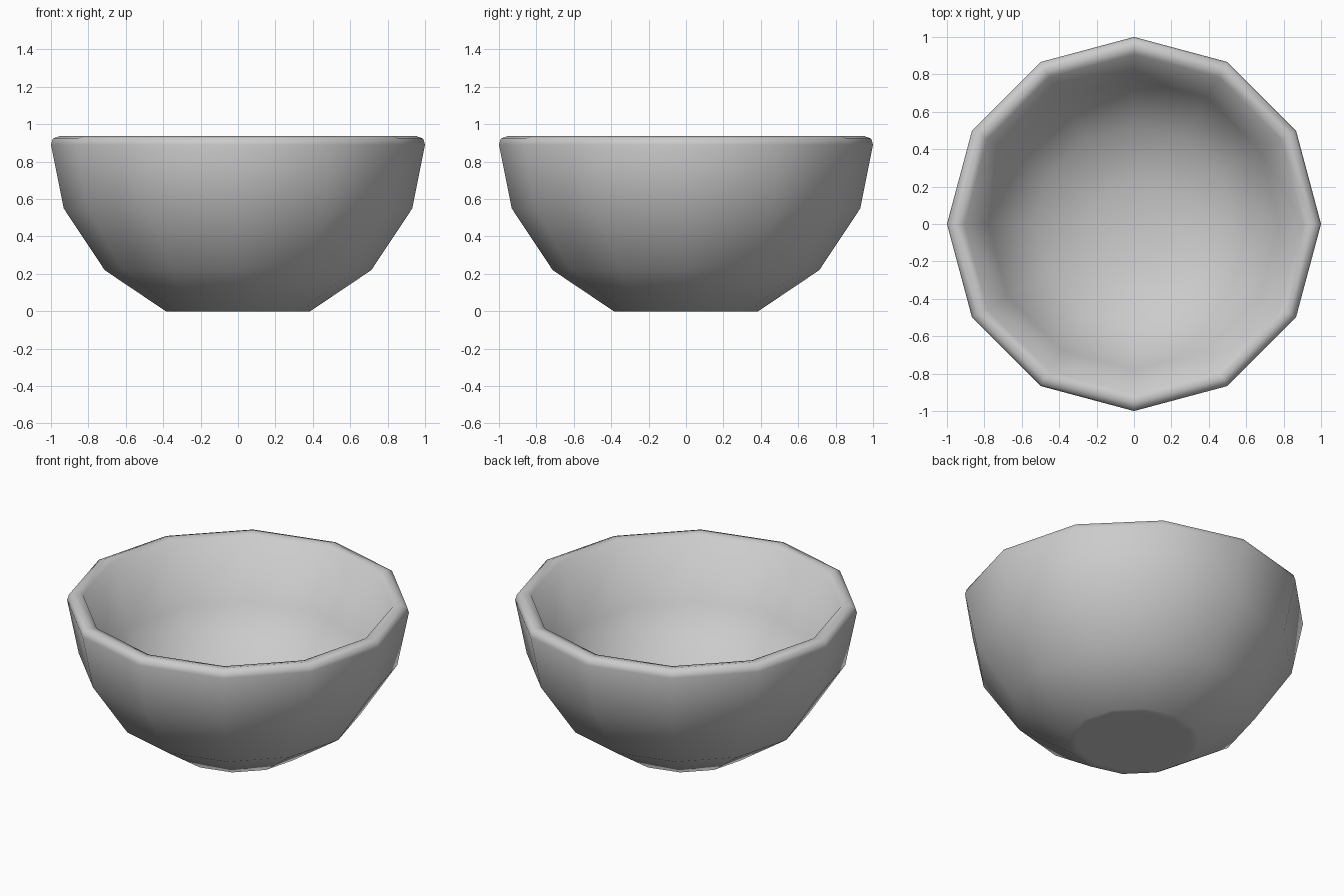
import bpy, bmesh, math

if "Cube" in bpy.data.objects:
    bpy.data.objects.remove(bpy.data.objects["Cube"])

SIDES = 12
# Profile (radius, height): flat underside, outer wall, rim, inner wall, floor
PROFILE = [(0.34, 0.0), (0.386, 0.0), (0.713, 0.22), (0.932, 0.55), (1.0, 0.89),
           (0.99, 0.923), (0.955, 0.936), (0.907, 0.925),
           (0.78, 0.55), (0.53, 0.32), (0.22, 0.23)]
BOTTOM_Z, FLOOR_Z = 0.0, 0.23

bm = bmesh.new()
rings = []
for r, z in PROFILE:
    rings.append([bm.verts.new((r * math.cos(2 * math.pi * i / SIDES),
                                r * math.sin(2 * math.pi * i / SIDES), z))
                  for i in range(SIDES)])
bottom = bm.verts.new((0, 0, BOTTOM_Z))
floor = bm.verts.new((0, 0, FLOOR_Z))

# Walls, underside fan and floor fan
for i in range(SIDES):
    j = (i + 1) % SIDES
    for a, b in zip(rings, rings[1:]):
        bm.faces.new((a[i], a[j], b[j], b[i]))
    bm.faces.new((bottom, rings[0][j], rings[0][i]))
    bm.faces.new((floor, rings[-1][i], rings[-1][j]))
bmesh.ops.recalc_face_normals(bm, faces=bm.faces)
for f in bm.faces:
    f.smooth = True

mesh = bpy.data.meshes.new("bowl")
bm.to_mesh(mesh)
bm.free()
bowl = bpy.data.objects.new("bowl", mesh)
bpy.context.collection.objects.link(bowl)
